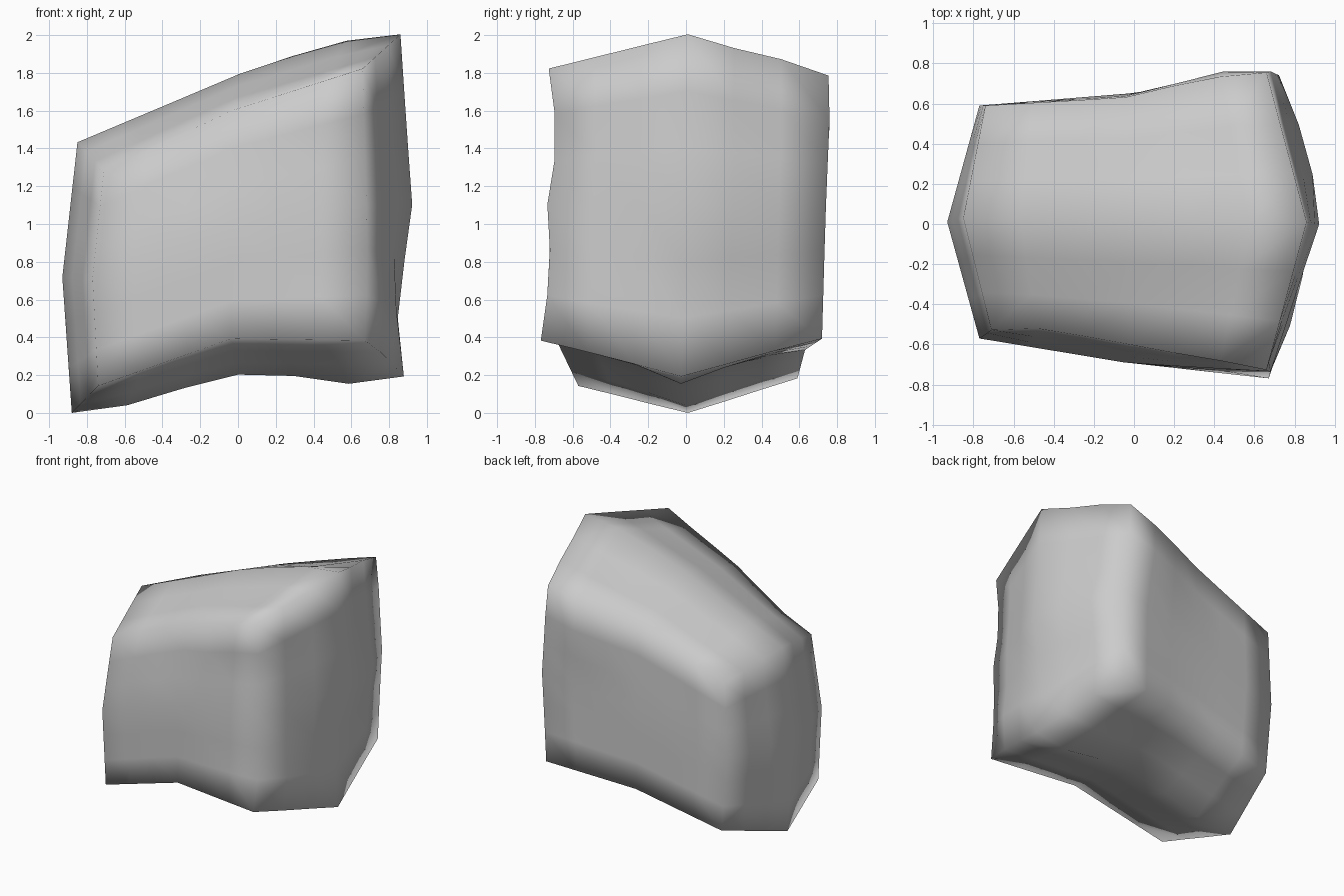
import bpy, bmesh, math
from mathutils import Vector

if "Cube" in bpy.data.objects:
    bpy.data.objects.remove(bpy.data.objects["Cube"])

# Each side of the boulder is a 3x3 table of offsets along its own axis
LEFT = [(-.74, -.88, -.72), (-.77, -.93, -.77), (-.71, -.85, -.74)]   # rows z, cols y
RIGHT = [(.67, .88, .70), (.68, .92, .72), (.66, .86, .66)]
FRONT = [(-.57, -.69, -.77), (-.57, -.69, -.74), (-.53, -.60, -.73)]  # rows z, cols x
BACK = [(.59, .63, .72), (.59, .65, .74), (.59, .63, .75)]
BOTTOM = [(.14, .39, .38), (0, .20, .20), (.18, .33, .39)]            # rows y, cols x
TOP = [(1.28, 1.60, 1.82), (1.43, 1.79, 2.0), (1.33, 1.59, 1.78)]

# Local dents and bulges: centre, push, radius
DENTS = [
    ((.90, 0, .60), (-.06, 0, 0), .22),
    ((.60, -.72, 1.45), (0, .06, 0), .22),
    ((.68, -.73, .75), (.01, .04, 0), .2),
    ((.80, -.40, .5), (.05, 0, 0), .2),
    ((.84, .37, 1.1), (.05, 0, 0), .22),
    ((.40, .70, 1.5), (0, .05, 0), .25),
    ((-.55, 0, .08), (0, 0, -.03), .22),
    ((.60, 0, .18), (0, 0, -.05), .22),
    ((.46, 0, 1.90), (0, 0, .05), .22),
    ((.68, .55, 1.84), (0, 0, .02), .15),
    ((-.40, -.58, 1.40), (0, .04, 0), .2),
]


def blend(a, b, c, t):
    """Pass through three values with a crease in the middle."""
    return b + (c - b) * t if t > 0 else b + (b - a) * t


def sample(table, s, t):
    return blend(*[blend(*row, s) for row in table], t)


def between(low, high, s, t, k):
    a, b = sample(low, s, t), sample(high, s, t)
    return a + (b - a) * (k + 1) / 2


# Boulder: subdivided cube, reshaped by the side tables
bm = bmesh.new()
bmesh.ops.create_cube(bm, size=2)
bmesh.ops.subdivide_edges(bm, edges=bm.edges[:], cuts=5, use_grid_fill=True)
for v in bm.verts:
    x, y, z = v.co
    p = Vector((between(LEFT, RIGHT, y, z, x),
                between(FRONT, BACK, x, z, y),
                between(BOTTOM, TOP, x, y, z)))
    push = Vector()
    for centre, offset, radius in DENTS:
        d = (p - Vector(centre)).length / radius
        push += Vector(offset) * math.exp(-d * d)
    v.co = p + push
low = min(v.co.z for v in bm.verts)
for v in bm.verts:
    v.co.z -= low
bmesh.ops.recalc_face_normals(bm, faces=bm.faces[:])
for f in bm.faces:
    f.smooth = True

mesh = bpy.data.meshes.new("boulder")
bm.to_mesh(mesh)
bm.free()
boulder = bpy.data.objects.new("boulder", mesh)
bpy.context.collection.objects.link(boulder)
